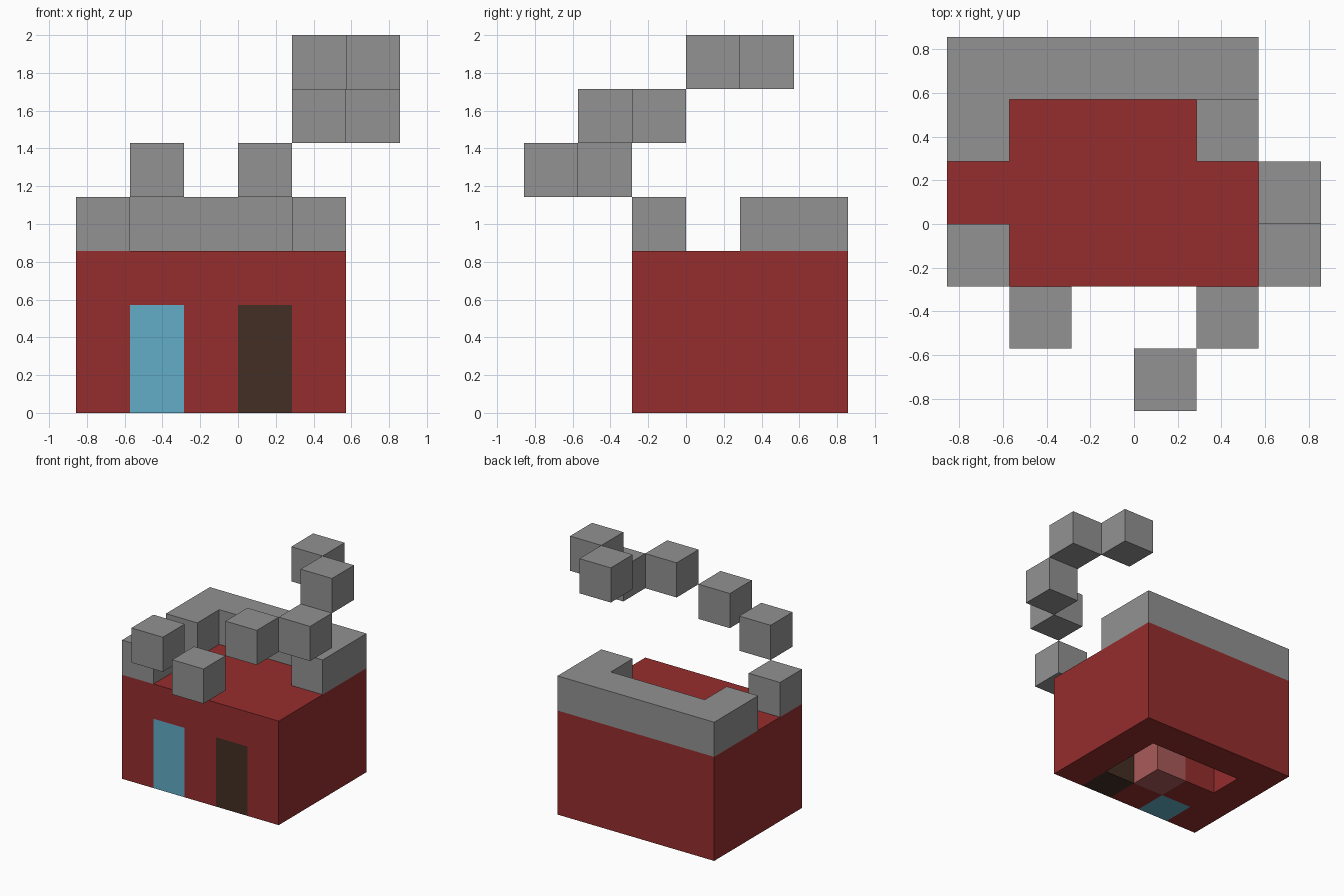
import bpy, bmesh
from itertools import product
from mathutils import Matrix, Vector

default = bpy.data.objects.get("Cube")
if default:
    bpy.data.objects.remove(default, do_unlink=True)

UNIT = 2 / 7                        # edge of one building block
ORIGIN = Vector((-3, -3, 0)) * UNIT


def material(name, rgb):
    """Flat material from an sRGB colour given as 0-255 values."""
    colour = [(c / 255 / 12.92) if c < 11 else ((c / 255 + 0.055) / 1.055) ** 2.4 for c in rgb]
    colour.append(1)
    mat = bpy.data.materials.new(name)
    mat.diffuse_color = colour
    mat.use_nodes = True
    shader = next(n for n in mat.node_tree.nodes if n.type == 'BSDF_PRINCIPLED')
    shader.inputs["Base Color"].default_value = colour
    shader.inputs["Roughness"].default_value = 0.9
    return mat


def box(xs, ys, zs):
    """All block cells from the first to the last index on each axis."""
    return set(product(*(range(a, b + 1) for a, b in (xs, ys, zs))))


red = material("brick red", (150, 45, 45))
grey = material("stone grey", (146, 146, 146))
blue = material("window blue", (98, 173, 199))
brown = material("door brown", (68, 47, 36))
pink = material("pillow pink", (170, 90, 90))

# Openings in the front wall, and the furniture of the room
window = box((1, 1), (2, 2), (0, 1))
door = box((3, 3), (2, 2), (0, 1))
pillow = box((2, 2), (3, 3), (0, 0))
bed = box((1, 1), (3, 3), (0, 0))

# Walls and flat roof around a hollow room that is open below
room = box((1, 3), (3, 4), (0, 1))
house = box((0, 4), (2, 5), (0, 2)) - room - window - door

# Broken parapet: back row, two short returns and one front corner block
parapet = box((0, 4), (5, 5), (3, 3)) | {(0, 4, 3), (4, 4, 3), (0, 2, 3)}

# Curl of loose blocks rising over the roof
curl = [(1, 1, 4), (3, 0, 4), (4, 1, 5), (5, 2, 5), (5, 3, 6), (4, 4, 6)]

parts = [("house_walls", house, red), ("front_window", window, blue),
         ("front_door", door, brown), ("pillow", pillow, pink),
         ("bed", bed, red), ("parapet", parapet, grey)]
parts += [("floating_block_%d" % (i + 1), {cell}, grey) for i, cell in enumerate(curl)]
occupied = set().union(*(cells for _, cells, _ in parts))


def build(name, cells, mat):
    """Join block cells into one object, leaving out faces buried between blocks."""
    bm = bmesh.new()
    for cell in sorted(cells):
        centre = ORIGIN + (Vector(cell) + Vector((0.5, 0.5, 0.5))) * UNIT
        made = bmesh.ops.create_cube(bm, size=UNIT, matrix=Matrix.Translation(centre))
        faces = {f for v in made["verts"] for f in v.link_faces}
        buried = []
        for face in faces:
            face.normal_update()
            neighbour = tuple(c + round(n) for c, n in zip(cell, face.normal))
            if neighbour in occupied:
                buried.append(face)
        bmesh.ops.delete(bm, geom=buried, context='FACES')
    bmesh.ops.remove_doubles(bm, verts=bm.verts, dist=0.001)
    mesh = bpy.data.meshes.new(name)
    bm.to_mesh(mesh)
    bm.free()
    mesh.materials.append(mat)
    bpy.context.collection.objects.link(bpy.data.objects.new(name, mesh))


for part in parts:
    build(*part)
